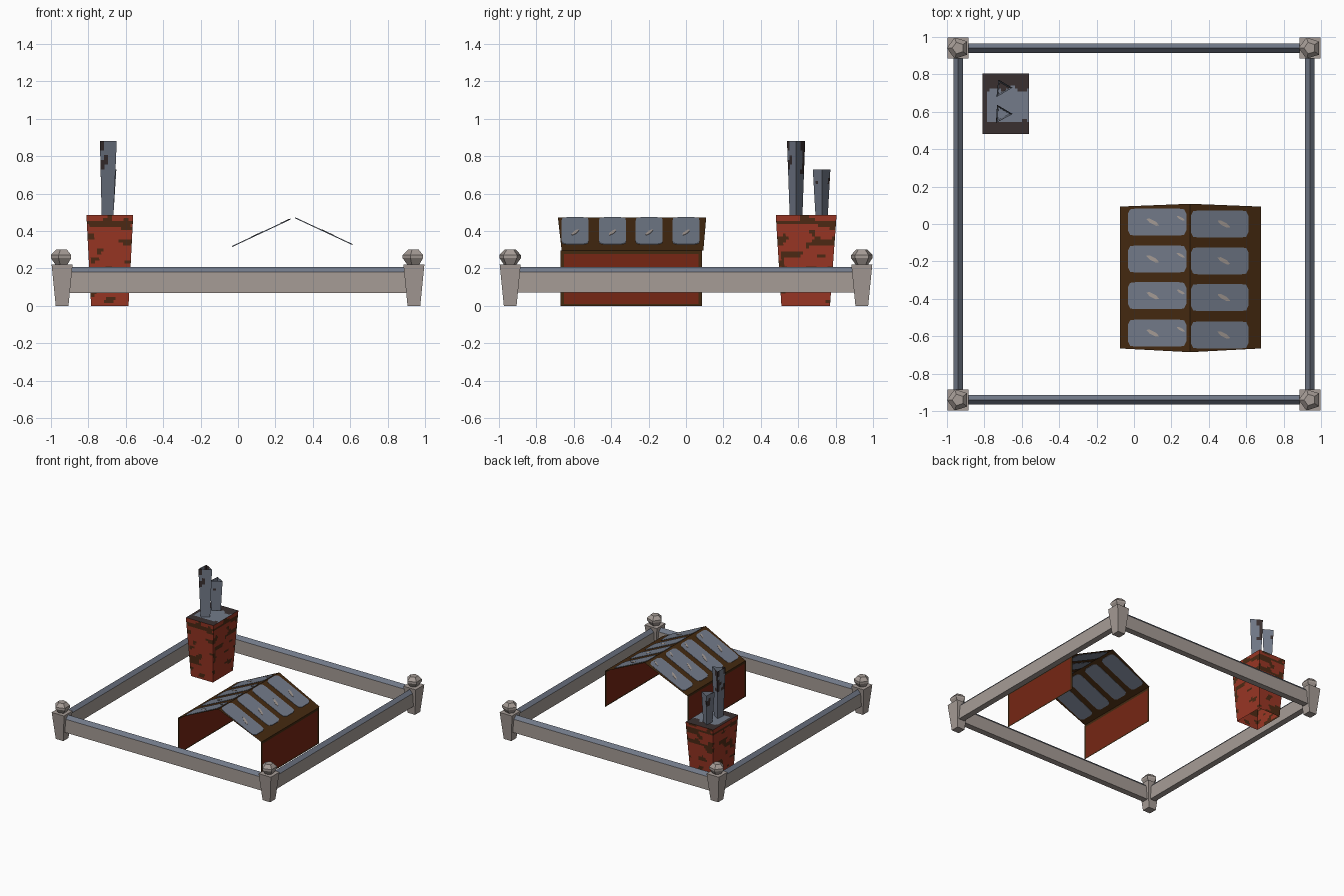
import bpy, bmesh, math
from mathutils import Vector, noise

if "Cube" in bpy.data.objects:
    bpy.data.objects.remove(bpy.data.objects["Cube"])


def material(name, rgb):
    m = bpy.data.materials.new(name)
    lin = [((c / 255 + 0.055) / 1.055) ** 2.4 for c in rgb]
    m.diffuse_color = (*lin, 1)
    m.use_nodes = True
    m.node_tree.nodes["Principled BSDF"].inputs["Base Color"].default_value = m.diffuse_color
    return m


STONE = material("warm stone", (166, 156, 150))
SLATE = material("blue slate", (115, 123, 138))
BRICK = material("brick red", (154, 54, 36))
MORTAR = material("dark mortar", (78, 42, 20))
WOOD = material("dark brown timber", (68, 41, 16))
WALL = material("deep red wall", (118, 38, 20))
SOOT = material("soot", (58, 48, 48))


def finish(name, bm, mats, recalc=True):
    bmesh.ops.remove_doubles(bm, verts=bm.verts, dist=1e-5)
    if recalc:
        bmesh.ops.recalc_face_normals(bm, faces=bm.faces)
    me = bpy.data.meshes.new(name)
    bm.to_mesh(me)
    bm.free()
    for m in mats:
        me.materials.append(m)
    ob = bpy.data.objects.new(name, me)
    bpy.context.collection.objects.link(ob)
    return ob


def loft(bm, rings, caps=(True, True)):
    """Skin a list of point rings, optionally capping bottom and top."""
    vs = [[bm.verts.new(p) for p in r] for r in rings]
    n = len(vs[0])
    for a, b in zip(vs, vs[1:]):
        for i in range(n):
            j = (i + 1) % n
            bm.faces.new((a[i], a[j], b[j], b[i]))
    if caps[0]:
        bm.faces.new(vs[0][::-1])
    if caps[1]:
        bm.faces.new(vs[-1])


def circle(cx, cy, z, r, n, turn=0.0):
    return [(cx + r * math.cos(turn + math.tau * i / n),
             cy + r * math.sin(turn + math.tau * i / n), z) for i in range(n)]


def rect(x0, x1, y0, y1, z):
    return [(x0, y0, z), (x1, y0, z), (x1, y1, z), (x0, y1, z)]


def panel(bm, corners, nu, nv, rule):
    """Grid between four corners; rule(point, u, v) picks the material index."""
    a, b, c, d = map(Vector, corners)
    at = lambda u, v: a.lerp(b, u).lerp(d.lerp(c, u), v)
    grid = [[bm.verts.new(at(i / nu, j / nv)) for i in range(nu + 1)] for j in range(nv + 1)]
    for j in range(nv):
        for i in range(nu):
            f = bm.faces.new((grid[j][i], grid[j][i + 1], grid[j + 1][i + 1], grid[j + 1][i]))
            u, v = (i + 0.5) / nu, (j + 0.5) / nv
            f.material_index = rule(at(u, v), u, v)


# Fence posts with five-sided knobs
P = 0.94
for sx, sx_name in ((-1, "left"), (1, "right")):
    for sy, sy_name in ((-1, "front"), (1, "back")):
        x, y = sx * P, sy * P
        bm = bmesh.new()
        loft(bm, [rect(x - h, x + h, y - h, y + h, z) for h, z in ((0.034, 0), (0.056, 0.22))])
        finish(f"post_{sy_name}_{sx_name}", bm, [STONE])
        bm = bmesh.new()
        loft(bm, [circle(x, y, z, r, 5, math.pi) for r, z in
                  ((0.035, 0.22), (0.06, 0.255), (0.06, 0.272), (0.032, 0.30))])
        finish(f"knob_{sy_name}_{sx_name}", bm, [STONE])

# Fence rails: pentagon section with a slate-coloured ridged top
section = [(-0.025, 0.07), (0.025, 0.07), (0.025, 0.18), (0, 0.208), (-0.025, 0.18)]
for i, side in enumerate(("front", "right", "back", "left")):
    bm = bmesh.new()
    loft(bm, [[(s, -P + w, z) for w, z in section] for s in (-0.9, 0.9)])
    bmesh.ops.recalc_face_normals(bm, faces=bm.faces)
    for f in bm.faces:
        f.normal_update()
        f.material_index = 1 if f.normal.z > 0.3 else 0
    ob = finish(f"rail_{side}", bm, [STONE, SLATE])
    ob.rotation_euler.z = i * math.pi / 2

# Chimney stack: flared, open underneath, with blotchy mortar
def brick_rule(p, u, v):
    along = p.x + p.y
    if 0.895 < v < 0.93:
        return 1
    n = noise.noise(Vector((along * 11, (p.x - p.y) * 3, p.z * 22)))
    return 1 if n > 0.2 else 0


def top_rule(p, u, v):
    n = noise.noise(Vector((p.x * 14, p.y * 14, 3.1)))
    return 3 if p.x > -0.785 and abs(p.y - 0.635) < 0.085 + 0.05 * n else 2


bm = bmesh.new()
low = rect(-0.785, -0.585, 0.51, 0.77, 0)
high = rect(-0.81, -0.56, 0.48, 0.805, 0.485)
for i in range(4):
    j = (i + 1) % 4
    panel(bm, (low[i], low[j], high[j], high[i]), 20, 30, brick_rule)
panel(bm, high, 20, 20, top_rule)
finish("chimney_stack", bm, [BRICK, MORTAR, SOOT, SLATE], recalc=False)

# Two three-sided, flared, open chimney pots
def pot_rule(p, u, v):
    n = noise.noise(Vector((p.x * 20, p.y * 20, p.z * 16)))
    return 1 if v > 0.55 and p.x < -0.7 and n > 0.25 else 0


pots = (("tall", 0.88, [(-0.738, 0.54), (-0.648, 0.588), (-0.732, 0.637)]),
        ("short", 0.73, [(-0.735, 0.678), (-0.650, 0.728), (-0.725, 0.772)]))
for name, top, tri in pots:
    cx, cy = sum(p[0] for p in tri) / 3, sum(p[1] for p in tri) / 3
    foot = [(cx + (x - cx) * 0.7, cy + (y - cy) * 0.7, 0.48) for x, y in tri]
    head = [(x, y, top) for x, y in tri]
    bm = bmesh.new()
    for i in range(3):
        j = (i + 1) % 3
        panel(bm, (foot[i], foot[j], head[j], head[i]), 4, 16, pot_rule)
    finish(f"chimney_pot_{name}", bm, [SLATE, SOOT], recalc=False)

# Shed side walls: thin sheets with a timber border
XL, XR, XM, EAVE, RIDGE = -0.075, 0.678, 0.30, 0.297, 0.473


def wall_rule(p, u, v):
    return 1 if min(u, 1 - u) < 0.025 or v > 0.94 or v < 0.035 else 0


for name, x, ya, yb in (("left", XL, 0.085, -0.67), ("right", XR, -0.67, 0.085)):
    bm = bmesh.new()
    panel(bm, ((x, ya, 0), (x, yb, 0), (x, yb, EAVE), (x, ya, EAVE)), 40, 30, wall_rule)
    finish(f"shed_wall_{name}", bm, [WALL, WOOD], recalc=False)

# Shed roof: two thin slopes, ridge slightly longer than the eaves
bm = bmesh.new()
r0, r1 = (XM, -0.685, RIDGE), (XM, 0.108, RIDGE)
panel(bm, ((XL, -0.665, EAVE), r0, r1, (XL, 0.093, EAVE)), 1, 1, lambda *a: 0)
panel(bm, (r0, (XR, -0.665, EAVE), (XR, 0.093, EAVE), r1), 1, 1, lambda *a: 0)
finish("shed_roof", bm, [WOOD], recalc=False)


def roof_z(x):
    edge = XL if x < XM else XR
    return RIDGE + (EAVE - RIDGE) * (x - XM) / (edge - XM)


def roof_plate(bm, outline, lo, hi):
    loft(bm, [[(x, y, roof_z(x) + d) for x, y in outline] for d in (lo, hi)])


# Slate tiles with clipped corners, showing on both sides of the roof, and pale flecks
tiles, flecks = bmesh.new(), bmesh.new()
for cy in (-0.583, -0.383, -0.187, 0.010):
    for x0, x1, fx in ((-0.033, 0.280, 0.10), (0.304, 0.612, 0.48)):
        cy2 = cy - 0.01 * (x0 > 0.2)
        cx, hx, hy = (x0 + x1) / 2, (x1 - x0) / 2, 0.072
        corner = [(1, 0.6), (0.92, 0.95), (0.75, 1)]
        q = corner + [(-a, b) for a, b in corner[::-1]]
        q += [(-a, -b) for a, b in corner] + [(a, -b) for a, b in corner[::-1]]
        roof_plate(tiles, [(cx + a * hx, cy2 + b * hy) for a, b in q], -0.003, 0.003)
        spots = [(fx, cy2, 0.034)] + ([(0.25, cy2 + 0.02, 0.022)] if x0 < 0 else [])
        for sx, sy, r in spots:
            blob = [(sx + r * math.cos(t), sy - 0.5 * r * math.cos(t) + 0.38 * r * math.sin(t))
                    for t in (math.tau * k / 6 for k in range(6))]
            roof_plate(flecks, blob, 0.002, 0.005)
finish("roof_tiles", tiles, [SLATE])
finish("roof_tile_flecks", flecks, [STONE])
